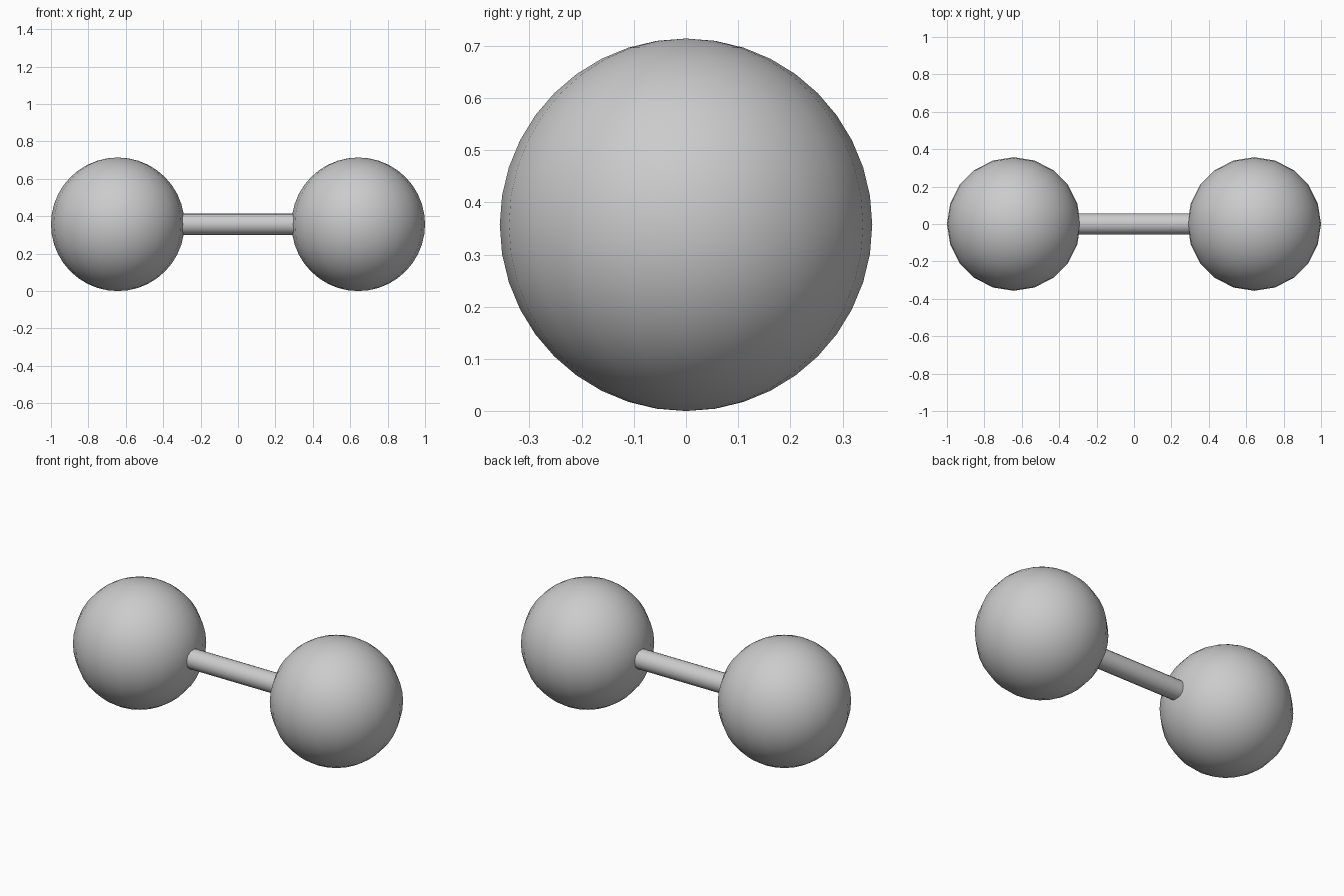
import bpy, math

if "Cube" in bpy.data.objects:
    bpy.data.objects.remove(bpy.data.objects["Cube"])

R = 0.357          # ball radius
X = 1.0 - R        # ball centre distance from the middle
ROD_R = 0.057


def smooth(name):
    obj = bpy.context.object
    obj.name = name
    bpy.ops.object.shade_smooth_by_angle(angle=math.radians(40))
    return obj


# Two ball weights
for side, name in ((-1, "left_ball"), (1, "right_ball")):
    bpy.ops.mesh.primitive_uv_sphere_add(segments=20, ring_count=20, radius=R,
                                         location=(side * X, 0, R))
    smooth(name)

# Connecting bar, its ends tucked just inside the balls
bpy.ops.mesh.primitive_cylinder_add(vertices=20, radius=ROD_R, depth=0.6,
                                    location=(0, 0, R),
                                    rotation=(0, math.pi / 2, 0))
smooth("handle_bar")
